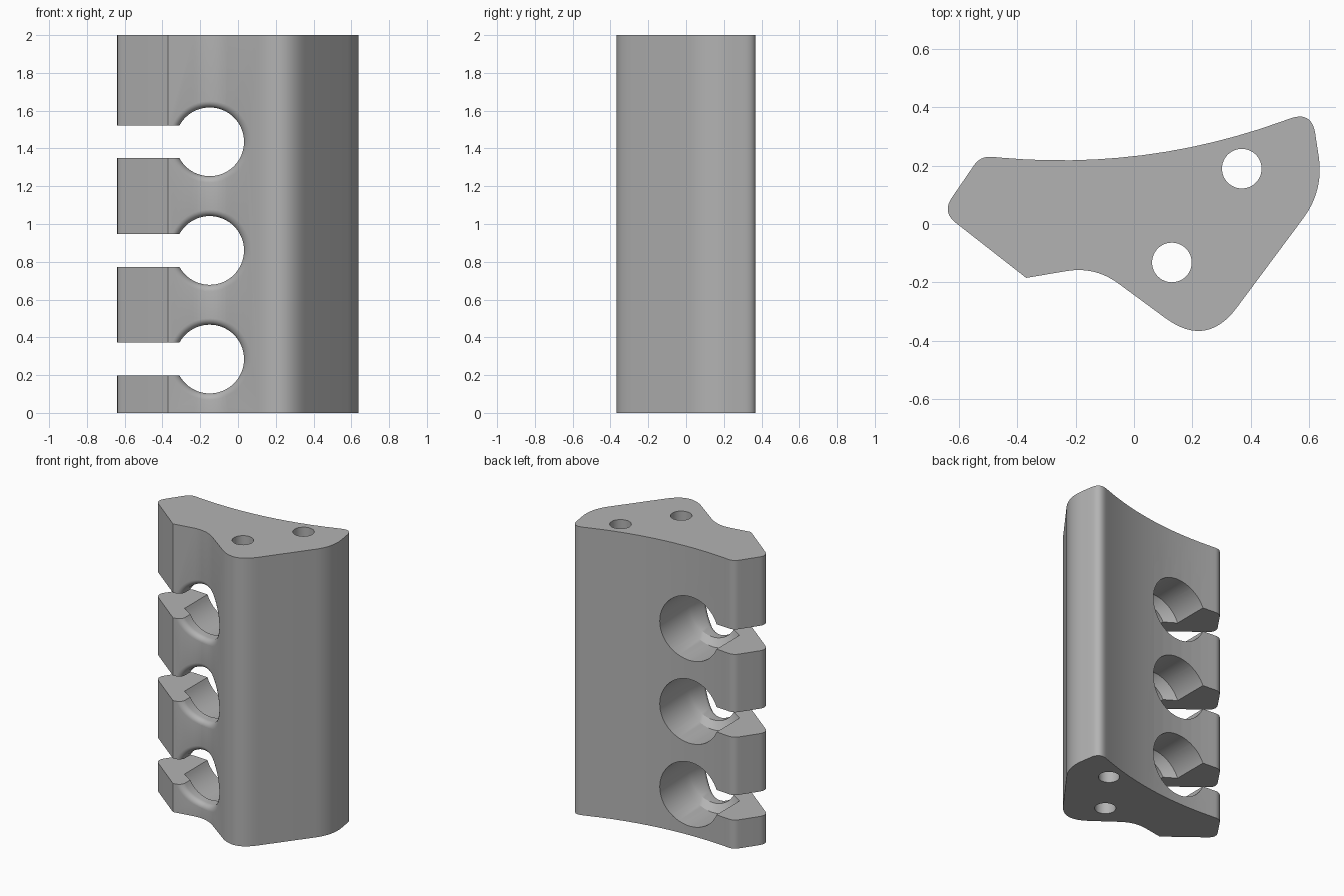
import bpy, bmesh
from math import pi, sin, cos
from mathutils import Vector

if "Cube" in bpy.data.objects:
    bpy.data.objects.remove(bpy.data.objects["Cube"])

HEIGHT = 2.0
BORE_Z = [0.285, 0.86, 1.435]
FLARE = 0.035

# Profile corners: x, y, rounding distance
CORNERS = [(-0.659, 0.041, 0.06), (-0.37, -0.185, 0), (-0.134, -0.145, 0.1),
           (0.249, -0.427, 0.175), (0.652, 0.115, 0.12), (0.61, 0.389, 0.08),
           (0.04, 0.183, 0.5), (-0.527, 0.234, 0.04)]


def rounded_profile(corners, steps=12):
    pts = []
    for i, (x, y, d) in enumerate(corners):
        p = Vector((x, y))
        if d == 0:
            pts.append(p)
            continue
        before = Vector(corners[i - 1][:2])
        after = Vector(corners[(i + 1) % len(corners)][:2])
        a = p + (before - p).normalized() * d
        b = p + (after - p).normalized() * d
        for k in range(steps + 1):
            t = k / steps
            pts.append(a * (1 - t) ** 2 + p * 2 * t * (1 - t) + b * t * t)
    return pts


def loft(name, rings):
    """Closed solid skinned through equally long rings of points."""
    bm = bmesh.new()
    loops = [[bm.verts.new(p) for p in ring] for ring in rings]
    n = len(loops[0])
    for lo, hi in zip(loops, loops[1:]):
        for i in range(n):
            j = (i + 1) % n
            bm.faces.new((lo[i], lo[j], hi[j], hi[i]))
    bm.faces.new(loops[0][::-1])
    bm.faces.new(loops[-1])
    bmesh.ops.recalc_face_normals(bm, faces=bm.faces)
    mesh = bpy.data.meshes.new(name)
    bm.to_mesh(mesh)
    bm.free()
    obj = bpy.data.objects.new(name, mesh)
    bpy.context.collection.objects.link(obj)
    return obj


profile = rounded_profile(CORNERS)


def front_y(x):
    """Depth of the front surface at a given x."""
    hits = []
    for a, b in zip(profile, profile[1:] + profile[:1]):
        if min(a.x, b.x) <= x <= max(a.x, b.x) and a.x != b.x:
            hits.append(a.y + (b.y - a.y) * (x - a.x) / (b.x - a.x))
    return min(hits)


def bore_ring(cx, cz, r, depth, n=64):
    ring = []
    for k in range(n):
        a = 2 * pi * k / n
        x = cx + r * cos(a)
        ring.append((x, depth(x), cz + r * sin(a)))
    return ring


def bore_cutter(cz):
    lip_x, lip_r = -0.15, 0.182
    rings = [bore_ring(-0.186, cz, 0.222, lambda x: 0.6),
             bore_ring(-0.186, cz, 0.222, lambda x: -0.03),
             bore_ring(lip_x, cz, lip_r, lambda x: -0.08)]
    # Rounded rim that follows the front surface
    for k in range(7):
        a = pi / 2 * k / 6
        rings.append(bore_ring(lip_x, cz, lip_r + FLARE * (1 - cos(a)),
                               lambda x: front_y(x) + FLARE * (1 - sin(a))))
    rings.append(bore_ring(lip_x, cz, lip_r + FLARE, lambda x: -0.7))
    return loft("bore_cutter", rings)


def slot_cutter(cz, half=0.0865):
    rings = [[(-0.9, -0.7, z), (-0.2, -0.7, z), (-0.2, 0.65, z), (-0.9, 0.65, z)]
             for z in (cz - half, cz + half)]
    return loft("slot_cutter", rings)


def screw_cutter(cx, cy, r=0.068, n=48):
    rings = [[(cx + r * cos(2 * pi * k / n), cy + r * sin(2 * pi * k / n), z)
              for k in range(n)] for z in (-0.1, HEIGHT + 0.1)]
    return loft("screw_hole_cutter", rings)


# Main block
body = loft("holder_block", [[(p.x, p.y, z) for p in profile] for z in (0, HEIGHT)])

# Keyhole openings and the two long holes
cutters = [screw_cutter(0.37, 0.19), screw_cutter(0.13, -0.132)]
for z in BORE_Z:
    cutters += [bore_cutter(z), slot_cutter(z)]

bpy.ops.object.select_all(action="DESELECT")
body.select_set(True)
bpy.context.view_layer.objects.active = body
for cutter in cutters:
    cutter.hide_render = True
    mod = body.modifiers.new("cut", "BOOLEAN")
    mod.operation = "DIFFERENCE"
    mod.solver = "EXACT"
    mod.object = cutter
    bpy.ops.object.modifier_apply(modifier=mod.name)
    bpy.data.objects.remove(cutter)

# Plain grey material
grey = bpy.data.materials.new("plain_grey")
grey.use_nodes = True
grey.diffuse_color = (0.45, 0.45, 0.45, 1)
grey.node_tree.nodes["Principled BSDF"].inputs["Base Color"].default_value = (0.45, 0.45, 0.45, 1)
body.data.materials.clear()
body.data.materials.append(grey)
bpy.ops.object.shade_smooth_by_angle(angle=pi / 7)
